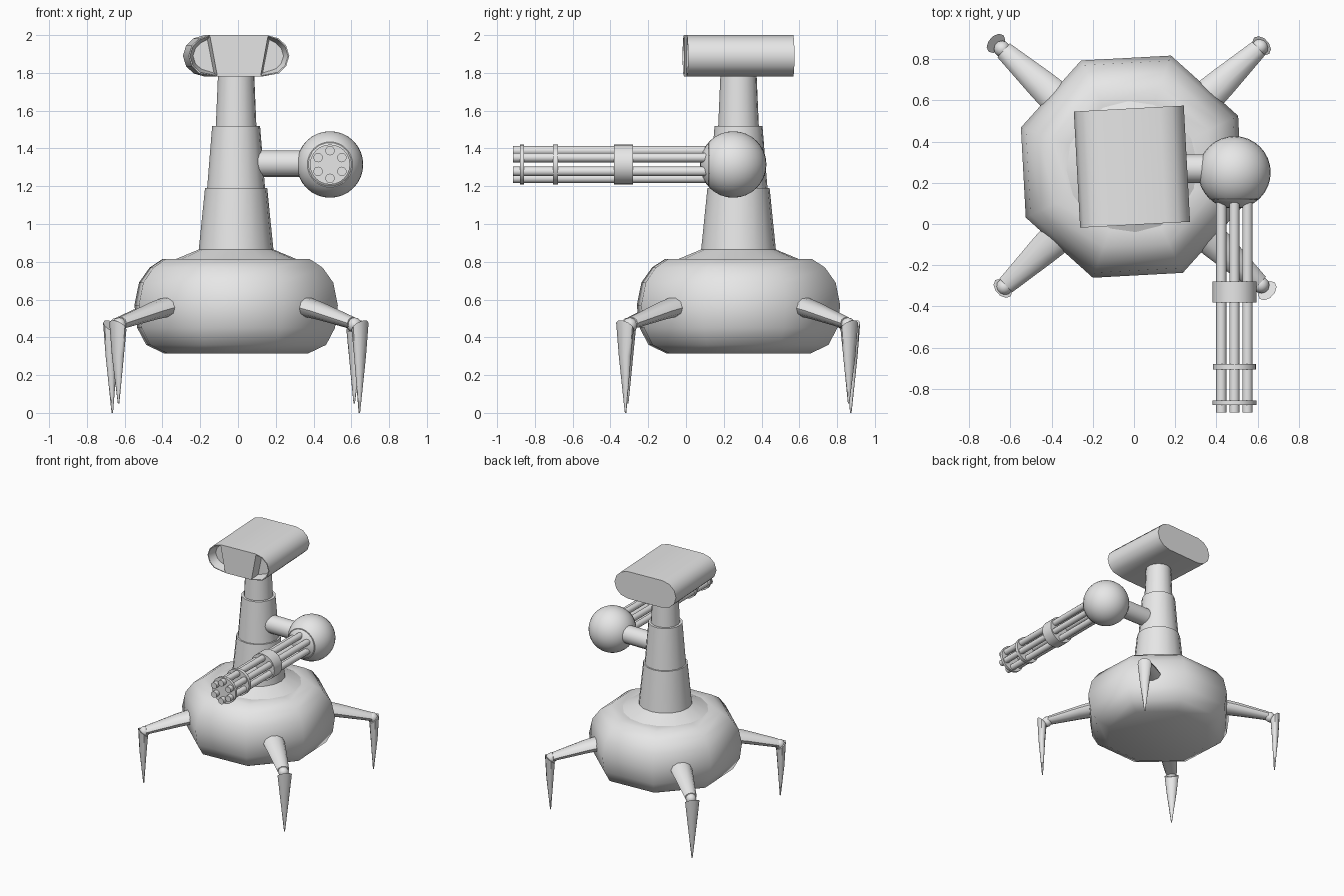
import bpy, bmesh, math
from mathutils import Vector, Matrix

if "Cube" in bpy.data.objects:
    bpy.data.objects.remove(bpy.data.objects["Cube"])

CX, CY = -0.01, 0.278          # axis of body and neck
TURN = math.radians(3.1)       # slight yaw of the body and head

grey = bpy.data.materials.new("plain grey")
grey.diffuse_color = (0.8, 0.8, 0.8, 1)
grey.use_nodes = True
grey.node_tree.nodes["Principled BSDF"].inputs["Base Color"].default_value = grey.diffuse_color


def finish(name, bm, angle=50):
    bmesh.ops.recalc_face_normals(bm, faces=bm.faces)
    me = bpy.data.meshes.new(name)
    bm.to_mesh(me)
    bm.free()
    me.materials.append(grey)
    ob = bpy.data.objects.new(name, me)
    bpy.context.collection.objects.link(ob)
    bpy.ops.object.select_all(action='DESELECT')
    ob.select_set(True)
    bpy.context.view_layer.objects.active = ob
    bpy.ops.object.shade_smooth_by_angle(angle=math.radians(angle))
    return ob


def loft(name, rings, sides, phase=0, angle=50):
    """rings: (centre, axis_u, axis_v) ellipses joined into a capped tube"""
    bm = bmesh.new()
    loops = []
    for c, u, v in rings:
        loops.append([bm.verts.new(Vector(c) + Vector(u) * math.cos(phase + 2 * math.pi * i / sides)
                                   + Vector(v) * math.sin(phase + 2 * math.pi * i / sides))
                      for i in range(sides)])
    for a, b in zip(loops, loops[1:]):
        for i in range(sides):
            j = (i + 1) % sides
            bm.faces.new((a[i], a[j], b[j], b[i]))
    bm.faces.new(loops[0])
    bm.faces.new(loops[-1])
    return finish(name, bm, angle)


def lathe(name, profile, sides, phase=0):
    return loft(name, [((CX, CY, z), (r, 0, 0), (0, r, 0)) for r, z in profile], sides, phase)


def tube_y(name, x, z, r, y0, y1, sides=24):
    return loft(name, [((x, y, z), (r, 0, 0), (0, 0, r)) for y in (y0, y1)], sides)


def ball(name, c, r, seg=24):
    bm = bmesh.new()
    bmesh.ops.create_uvsphere(bm, u_segments=seg, v_segments=seg // 2, radius=r,
                              matrix=Matrix.Translation(c))
    return finish(name, bm)


# Octagonal rounded body
lathe("body", [(0.405, 0.315), (0.505, 0.36), (0.555, 0.45), (0.571, 0.57), (0.545, 0.69),
               (0.485, 0.77), (0.412, 0.815), (0.33, 0.815)], 8, math.pi / 8 + TURN)

# Neck: flared skirt and three stacked tapering sections
lathe("neck_lower", [(0.325, 0.812), (0.198, 0.865), (0.165, 1.19)], 16, TURN)
lathe("neck_middle", [(0.154, 1.185), (0.127, 1.52)], 16, TURN)
lathe("neck_upper", [(0.108, 1.51), (0.096, 1.79)], 16, TURN)

# Head: extruded rounded bar whose front has a flush centre and two sunken ends
bm = bmesh.new()
half = [(0.15, 0.11), (0.21, 0.093), (0.25, 0.055), (0.267, 0), (0.25, -0.055), (0.21, -0.093), (0.11, -0.11)]
outline = half + [(-x, z) for x, z in reversed(half)]
front = [bm.verts.new((x, -0.282, z)) for x, z in outline]
back = [bm.verts.new((x * (1.36 if abs(z) == 0.11 and abs(x) < 0.12 else 1), 0.282, z)) for x, z in outline]
n = len(outline)
for i in range(n):
    j = (i + 1) % n
    bm.faces.new((front[i], front[j], back[j], back[i]))
bm.faces.new(back)
h = len(half)
bm.faces.new((front[0], front[h - 1], front[h], front[-1]))
sockets = [bm.faces.new(front[:h]), bm.faces.new(front[h:])]
bmesh.ops.recalc_face_normals(bm, faces=bm.faces)
bmesh.ops.inset_individual(bm, faces=sockets, thickness=0.007)
bmesh.ops.inset_individual(bm, faces=sockets, thickness=0.02, depth=-0.07)
bm.transform(Matrix.Translation((CX, CY, 1.89)) @ Matrix.Rotation(TURN, 4, 'Z'))
finish("head", bm, 50)

# Gun arm and shoulder ball
GX, GZ = 0.487, 1.315
loft("gun_arm", [((x, 0.268, 1.32), (0, 0.07, 0), (0, 0, 0.07)) for x in (0.09, 0.45)], 16)
ball("gun_ball", (GX, 0.25, GZ), 0.176, 32)
tube_y("gun_collar", GX, GZ, 0.12, 0.118, 0.19, 32)

# Six barrels held by a wide clamp and two thin rings
for k in range(6):
    a = math.radians(90 + 60 * k)
    tube_y(f"barrel_{k + 1}", GX + 0.073 * math.cos(a), GZ + 0.073 * math.sin(a), 0.025, -0.915, 0.14, 12)
for name, y0, y1, r in (("barrel_clamp", -0.38, -0.28, 0.106),
                        ("barrel_ring_inner", -0.705, -0.678, 0.105),
                        ("barrel_ring_outer", -0.878, -0.857, 0.106)):
    tube_y(name, GX, GZ, r, y0, y1)

# Four legs: flattened thigh, knee ball and pointed shin
legs = (("front_left", 223.3, 0.05, 0.855), ("front_right", -42.5, 0, 0.885),
        ("back_right", 43, 0.05, 0.855), ("back_left", 137.8, 0, 0.885))
for name, deg, tip_z, reach in legs:
    a = math.radians(deg)
    out = Vector((math.cos(a), math.sin(a), 0))
    side = Vector((-math.sin(a), math.cos(a), 0))
    up = Vector((0, 0, 1))
    base = Vector((CX, CY, 0))

    def at(r, z):
        return base + out * r + up * z

    loft(name + "_thigh", [(at(0.42, 0.58), side * 0.09, up * 0.058),
                           (at(0.60, 0.54), side * 0.073, up * 0.048),
                           (at(0.84, 0.475), side * 0.045, up * 0.032)], 10)
    ball(name + "_knee", at(0.85, 0.465), 0.04, 12)
    loft(name + "_shin", [(at(reach + 0.005, 0.46), side * 0.054, out * 0.036 + up * 0.03),
                          (at(reach + 0.005, 0.30), side * 0.037, out * 0.026),
                          (at(reach, tip_z), side * 0.004, out * 0.004)], 10)
